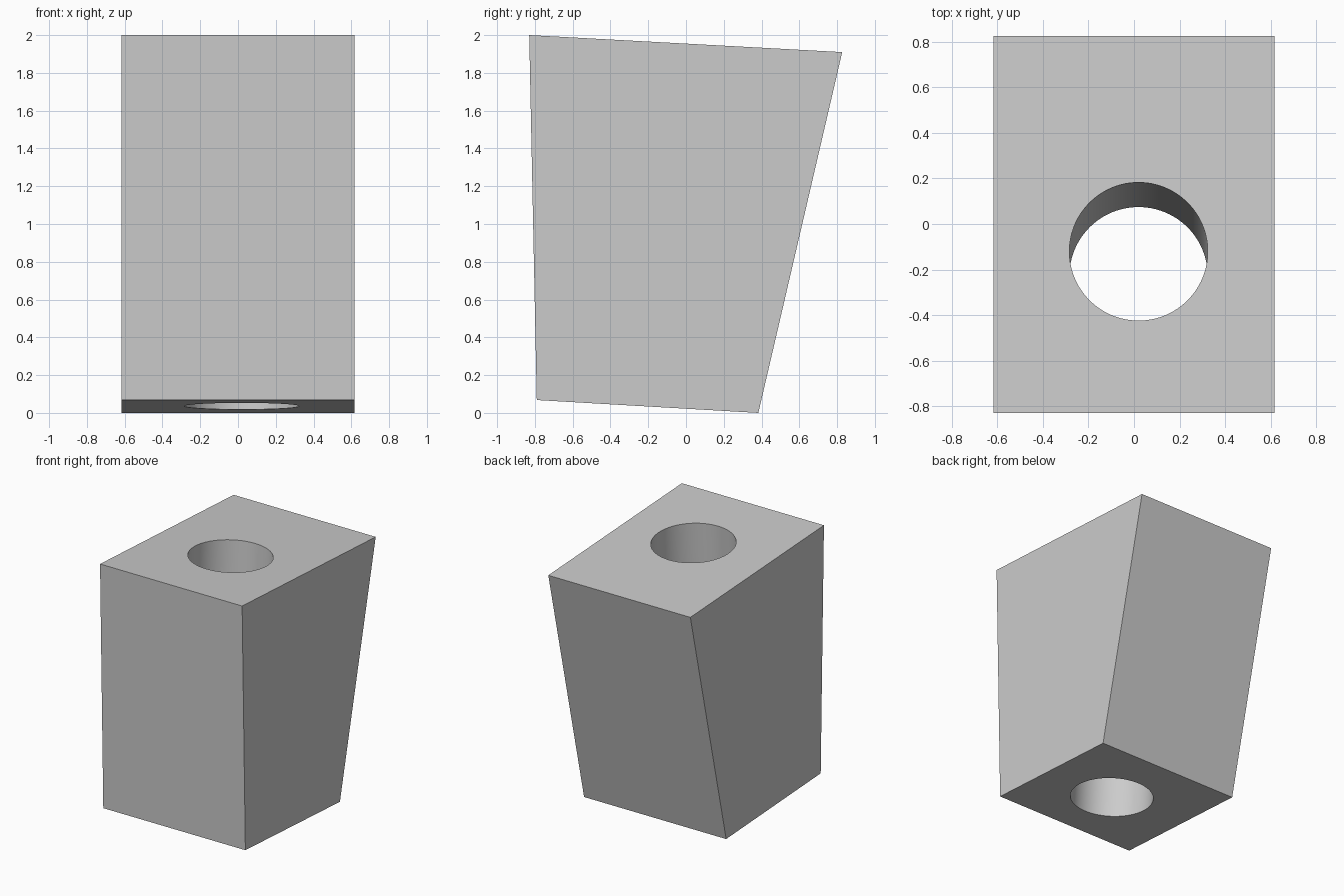
import bpy
import bmesh
from mathutils import Vector

# Remove the default cube
cube = bpy.data.objects.get("Cube")
if cube:
    bpy.data.objects.remove(cube, do_unlink=True)

# Material
grey = bpy.data.materials.new("plain_grey")
grey.use_nodes = True
colour = (0.6, 0.6, 0.6, 1)
grey.diffuse_color = colour
grey.node_tree.nodes["Principled BSDF"].inputs["Base Color"].default_value = colour

# Tapered block: side profile (y, z) extruded along x
HALF_WIDTH = 0.617
profile = [(-0.79, 0.068), (0.383, 0.0), (0.827, 1.91), (-0.83, 2.0)]
bm = bmesh.new()
side = bm.faces.new([bm.verts.new((-HALF_WIDTH, y, z)) for y, z in profile])
extruded = bmesh.ops.extrude_face_region(bm, geom=[side])["geom"]
bmesh.ops.translate(bm, vec=(2 * HALF_WIDTH, 0, 0),
                    verts=[v for v in extruded if isinstance(v, bmesh.types.BMVert)])
bmesh.ops.recalc_face_normals(bm, faces=bm.faces)
mesh = bpy.data.meshes.new("tapered_block")
bm.to_mesh(mesh)
bm.free()
mesh.materials.append(grey)
block = bpy.data.objects.new("tapered_block", mesh)
bpy.context.collection.objects.link(block)

# Round through hole, square to the sloping top and bottom
hole_top = Vector((0.02, -0.121, 1.961))
hole_bottom = Vector((0.02, -0.229, 0.036))
axis = hole_top - hole_bottom
bpy.ops.mesh.primitive_cylinder_add(
    vertices=96, radius=0.304, depth=axis.length + 0.4,
    location=(hole_top + hole_bottom) / 2,
    rotation=axis.to_track_quat("Z", "Y").to_euler())
cutter = bpy.context.object
cutter.name = "hole_cutter"
cutter.hide_render = True
cutter.data.materials.append(grey)

cut = block.modifiers.new("through_hole", "BOOLEAN")
cut.operation = "DIFFERENCE"
cut.solver = "EXACT"
cut.object = cutter

# Apply the cut, discard the cutter, smooth the bore
bpy.ops.object.select_all(action="DESELECT")
block.select_set(True)
bpy.context.view_layer.objects.active = block
bpy.ops.object.modifier_apply(modifier=cut.name)
bpy.data.objects.remove(cutter, do_unlink=True)
bpy.ops.object.shade_smooth_by_angle()
